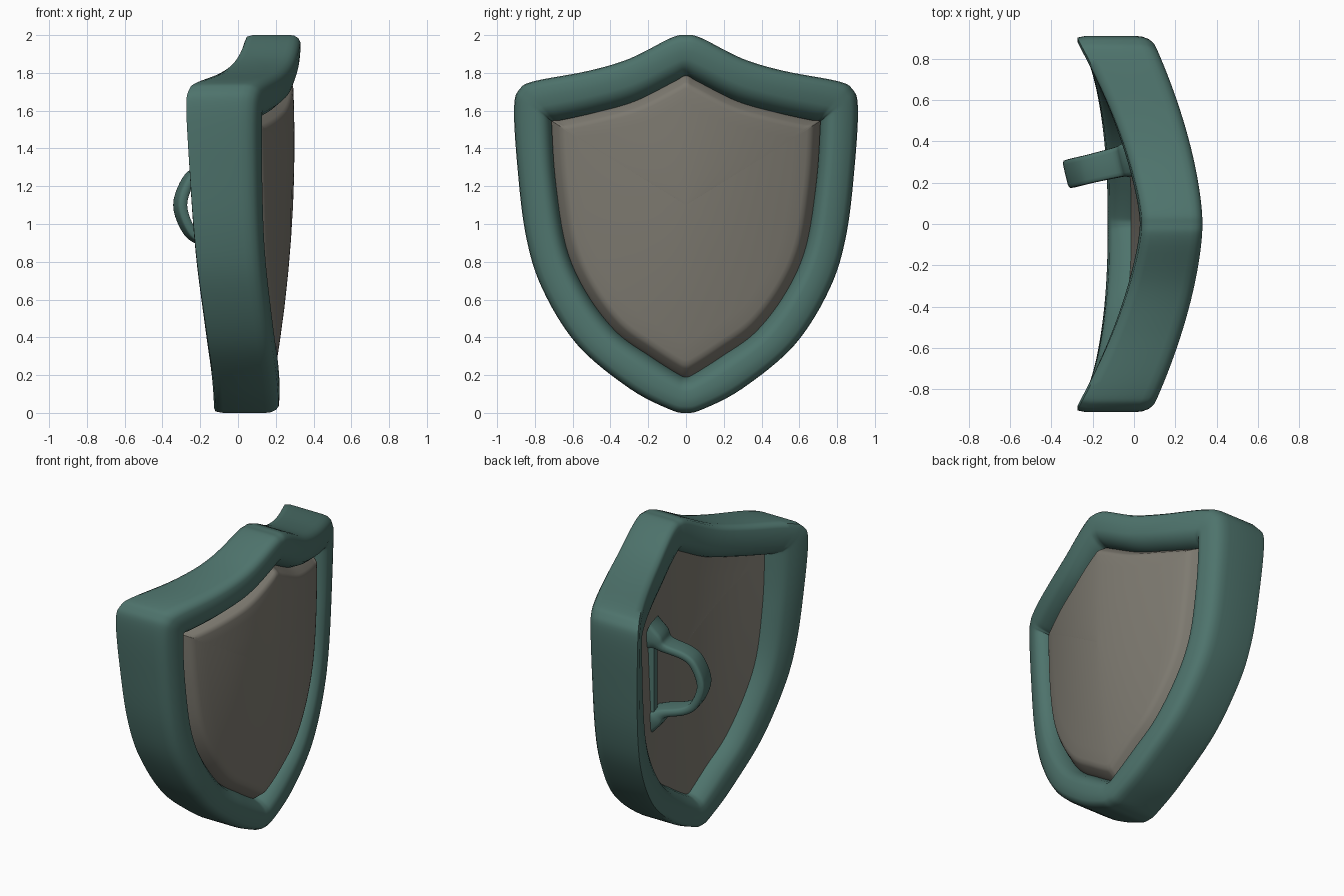
import bpy, bmesh, math
from mathutils import Vector

if "Cube" in bpy.data.objects:
    bpy.data.objects.remove(bpy.data.objects["Cube"], do_unlink=True)


def material(name, colour):
    mat = bpy.data.materials.new(name)
    mat.use_nodes = True
    mat.diffuse_color = (*colour, 1)
    mat.node_tree.nodes["Principled BSDF"].inputs["Base Color"].default_value = (*colour, 1)
    return mat


teal = material("muted_teal", (0.076, 0.172, 0.15))
stone = material("warm_grey", (0.207, 0.194, 0.163))


def front_x(y, z):
    """Curved front surface: bowed sideways, more strongly towards the top."""
    centre = 0.212 + 0.1 * z - 0.02 * z * z
    return centre - (0.15 + 0.15 * z - 0.042 * z * z) * abs(y) ** 1.7


def back_x(y, z):
    """Curved back surface of the rim."""
    return 0.085 * z - 0.13 - (0.13 + 0.135 * z) * abs(y) ** 1.7


def on_rim(p, f):
    """Point a fraction f of the way from the front to the back surface."""
    front = front_x(p[0], p[1])
    return Vector((front + (back_x(p[0], p[1]) - front) * f, p[0], p[1]))


def on_panel(p, depth):
    return Vector((front_x(p[0], p[1]) - depth, p[0], p[1]))


def dome(p):
    """Extra depth of the pillowed panel front away from its middle."""
    return 0.006 + 0.05 * (p[1] - 1) ** 2 + 0.08 * p[0] ** 2


def spline(points, before, after, steps):
    """Catmull-Rom curve through points of any dimension."""
    pts = [Vector(p) for p in [before, *points, after]]
    result = []
    for a, b, c, d in zip(pts, pts[1:], pts[2:], pts[3:]):
        for i in range(steps):
            t = i / steps
            result.append(0.5 * (2 * b + (c - a) * t + (2 * a - 5 * b + 4 * c - d) * t * t
                                 + (3 * b - a - 3 * c + d) * t ** 3))
    return result + [pts[-2]]


def loft(name, rings, mat, wrap=False, angle=40):
    """Skin closed rings; ends are capped unless the rings wrap around."""
    bm = bmesh.new()
    loops = [[bm.verts.new(p) for p in ring] for ring in rings]
    pairs = list(zip(loops, loops[1:]))
    if wrap:
        pairs.append((loops[-1], loops[0]))
    for a, b in pairs:
        for i in range(len(a)):
            j = (i + 1) % len(a)
            bm.faces.new((a[i], a[j], b[j], b[i]))
    if not wrap:
        for ring in (loops[0], loops[-1]):
            hub = bm.verts.new(sum((v.co for v in ring), Vector()) / len(ring))
            for i in range(len(ring)):
                bm.faces.new((ring[i], ring[(i + 1) % len(ring)], hub))
    bmesh.ops.recalc_face_normals(bm, faces=bm.faces)
    mesh = bpy.data.meshes.new(name)
    bm.to_mesh(mesh)
    bm.free()
    mesh.materials.append(mat)
    obj = bpy.data.objects.new(name, mesh)
    bpy.context.collection.objects.link(obj)
    bpy.ops.object.select_all(action='DESELECT')
    obj.select_set(True)
    bpy.context.view_layer.objects.active = obj
    bpy.ops.object.shade_smooth_by_angle(angle=math.radians(angle))


# Half outline: outer y, outer z, inner y, inner z
half = [
    (0, 2, 0, 1.785), (.08, 1.985, .06, 1.755), (.3, 1.875, .27, 1.65),
    (.52, 1.81, .48, 1.59), (.8, 1.757, .66, 1.55), (.88, 1.715, .705, 1.545),
    (.91, 1.62, .71, 1.51), (.895, 1.33, .69, 1.22), (.85, .95, .635, .88),
    (.762, .66, .53, .64), (.575, .36, .37, .43), (.3, .13, .19, .3),
    (.09, .02, .05, .21), (0, 0, 0, .19),
]


def mirrored(p):
    return Vector((-p[0], p[1], -p[2], p[3]))


side = spline(half, mirrored(half[1]), mirrored(half[-2]), 6)
outline = side + [mirrored(p) for p in side[-2:0:-1]]
outer = [Vector((p[0], p[1])) for p in outline]
inner = [Vector((p[2], p[3])) for p in outline]

# Rim: thick rounded section swept round the outline (share inward, share of depth)
section = [(0, .85), (0, .2), (.02, .11), (.08, .04), (.18, 0), (.4, 0), (.6, .01),
           (.76, .05), (.9, .16), (1, .3), (1, .72), (.94, .84), (.8, .96),
           (.65, 1), (.15, 1), (.04, .97)]
loft("shield_rim", [[on_rim(o.lerp(n, t), f) for o, n in zip(outer, inner)]
                    for t, f in section], teal, wrap=True, angle=60)

# Panel: pillowed, bevelled front and plain curved back (scale about its middle)
middle = Vector((0, 1.1))
face = [(s, 0) for s in (.02, .2, .4, .6, .8, .9)]
face += [(.93, .003), (.95, .015), (.985, .05), (1.02, .09)]
rings = []
for s, drop in face:
    ring = [middle.lerp(p, s) for p in inner]
    rings.append([on_panel(q, dome(q) + drop) for q in ring])
for s in (1.02, .8, .6, .4, .2, .02):
    rings.append([on_panel(middle.lerp(p, s), .245) for p in inner])
loft("shield_panel", rings, stone)

# Handle: bowed band with flared feet, leaning along the panel's normal
lean = Vector((1, 0.24, 0)).normalized()
across = Vector((-0.24, 1, 0)).normalized()
up = Vector((0, 0, 1))
base = Vector((0, 0.318, 1.1))
# Path points: out from the panel, height, half thickness, half width
arm = [(.04, .28, .1, .088), (-.015, .26, .06, .085), (-.07, .22, .03, .075),
       (-.2, .185, .026, .07), (-.27, .13, .026, .07), (-.315, 0, .027, .07)]
arm += [(x, -z, r, w) for x, z, r, w in arm[-2::-1]]
path = spline(arm, arm[0], arm[-1], 5)
rings = []
for i, (x, z, thick, wide) in enumerate(path):
    ahead, behind = path[min(i + 1, len(path) - 1)], path[max(i - 1, 0)]
    tangent = (ahead - behind).xy.normalized()
    normal = lean * -tangent.y + up * tangent.x
    here = base + lean * x + up * z
    ring = []
    for k in range(16):
        a = math.tau * k / 16
        c, s = math.cos(a), math.sin(a)
        ring.append(here + across * math.copysign(abs(c) ** .4, c) * wide
                    + normal * math.copysign(abs(s) ** .4, s) * thick)
    rings.append(ring)
loft("handle", rings, teal, angle=60)

# Mounting strip joining the handle feet
strip = []
for height in (-.27, .27):
    strip.append([base + lean * x + across * y + up * height
                  for x, y in ((-.015, .01), (-.015, .07), (.04, .07), (.04, .01))])
loft("handle_mount", strip, teal)
